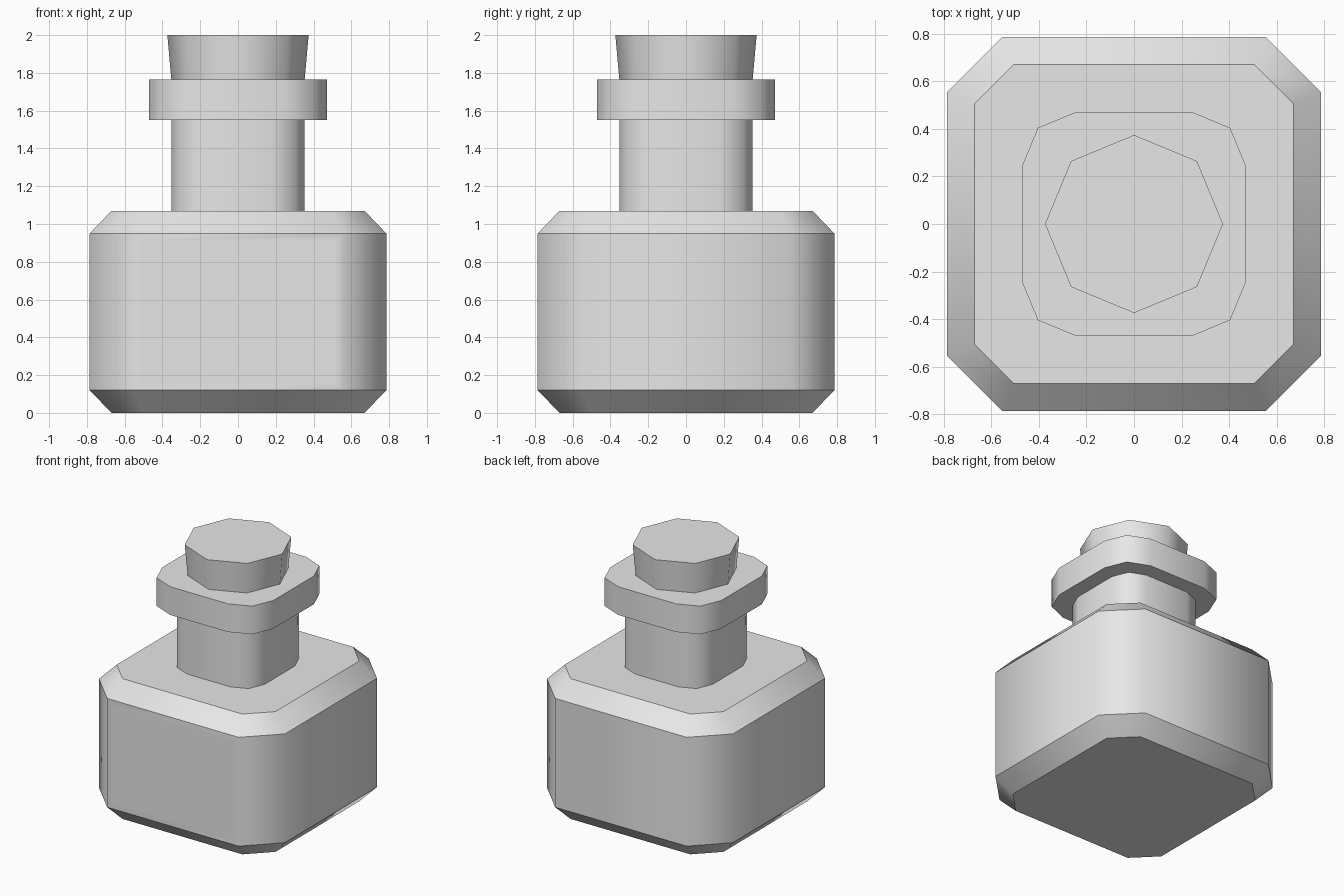
import bpy
import bmesh
from math import sin, cos, pi

cube = bpy.data.objects.get("Cube")
if cube:
    bpy.data.objects.remove(cube, do_unlink=True)

grey = bpy.data.materials.new("plain grey")
grey.use_nodes = True
colour = (0.8, 0.8, 0.8, 1)
grey.diffuse_color = colour
grey.node_tree.nodes["Principled BSDF"].inputs["Base Color"].default_value = colour


def quarter_turns(points):
    """Repeat the points of one corner around all four corners."""
    ring = []
    for _ in range(4):
        ring += points
        points = [(-y, x) for x, y in points]
    return ring


def stack(name, levels, front_inset=0):
    """Join (outline, height) rings; smooth around, crisp between levels."""
    bm = bmesh.new()
    rings = [[bm.verts.new((x, y, z)) for x, y in outline] for outline, z in levels]
    n = len(rings[0])
    for low, high in zip(rings, rings[1:]):
        for i in range(n):
            j = (i + 1) % n
            bm.faces.new((low[i], low[j], high[j], high[i])).smooth = True
    bm.faces.new(rings[0][::-1])
    bm.faces.new(rings[-1])
    for ring in rings:
        for i in range(n):
            bm.edges.get((ring[i], ring[(i + 1) % n])).smooth = False
    bm.normal_update()
    if front_inset:
        front = [f for f in bm.faces if f.normal.y < -0.99]
        bmesh.ops.inset_region(bm, faces=front, thickness=front_inset)
        for f in bm.faces:
            f.smooth = abs(f.normal.z) < 0.99
    mesh = bpy.data.meshes.new(name)
    bm.to_mesh(mesh)
    bm.free()
    mesh.materials.append(grey)
    obj = bpy.data.objects.new(name, mesh)
    bpy.context.collection.objects.link(obj)


def block(half, flat):
    return quarter_turns([(half, flat), (flat, half)])


def collar(half):
    return quarter_turns([(half, half * 0.52), (half * 0.86, half * 0.86),
                          (half * 0.52, half)])


def octagon(radius):
    return [(radius * cos(i * pi / 4), radius * sin(i * pi / 4)) for i in range(8)]


# Chamfered square body with a flat front panel
small, large = block(0.67, 0.505), block(0.785, 0.555)
stack("bottle_body", [(small, 0), (large, 0.12), (large, 0.95), (small, 1.07)], 0.06)

# Neck and rim
stack("bottle_neck", [(collar(0.352), 1.07), (collar(0.352), 1.55)])
stack("bottle_rim", [(collar(0.47), 1.55), (collar(0.47), 1.765)])

# Tapered stopper
stack("stopper", [(octagon(0.353), 1.765), (octagon(0.374), 2)])
